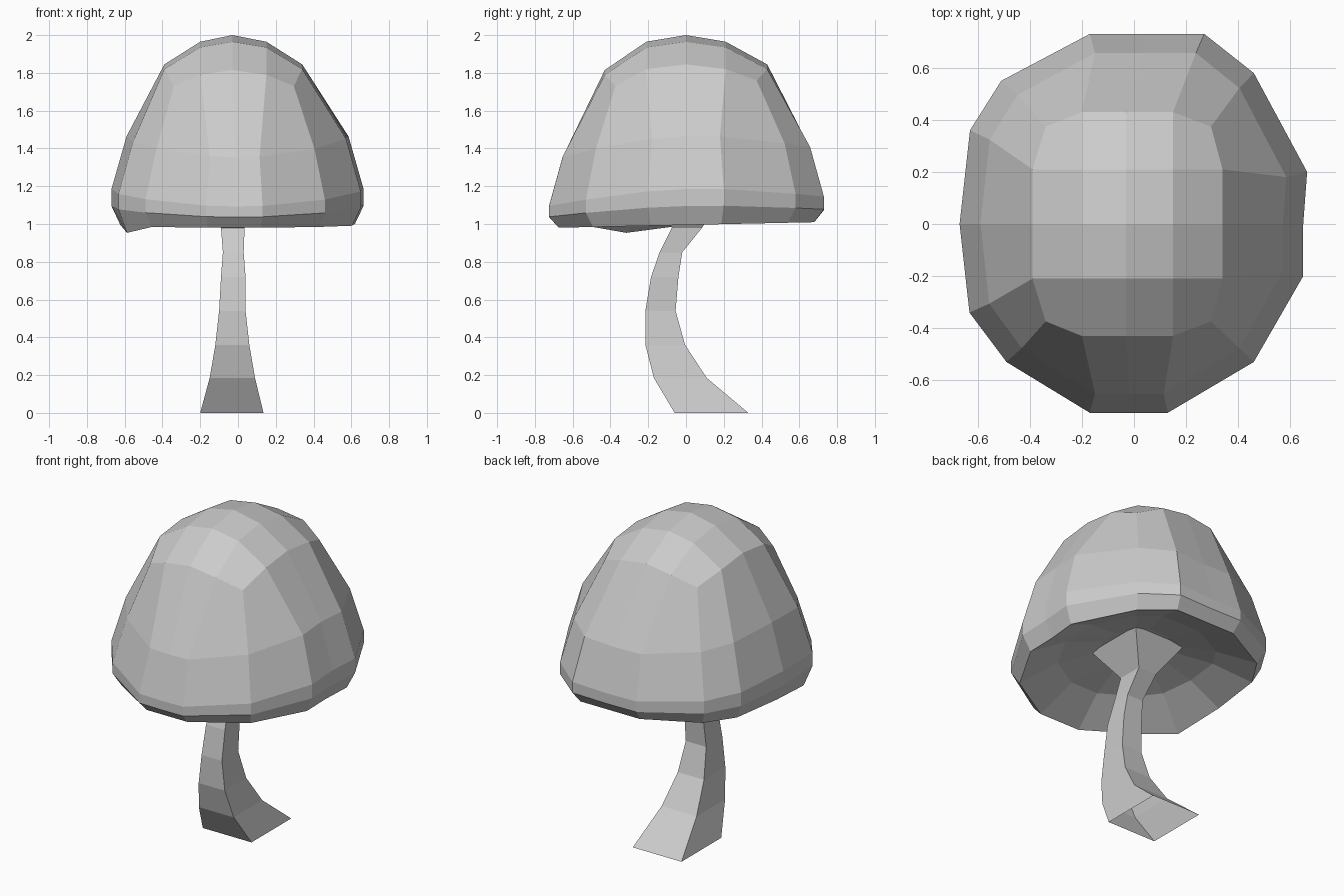
import bpy
import bmesh
import math

if "Cube" in bpy.data.objects:
    bpy.data.objects.remove(bpy.data.objects["Cube"])


def finish(bm, name):
    bmesh.ops.recalc_face_normals(bm, faces=bm.faces)
    mesh = bpy.data.meshes.new(name)
    bm.to_mesh(mesh)
    bm.free()
    obj = bpy.data.objects.new(name, mesh)
    bpy.context.collection.objects.link(obj)
    return obj


def bridge(bm, a, b):
    n = len(a)
    for i in range(n):
        bm.faces.new((a[i], a[(i + 1) % n], b[(i + 1) % n], b[i]))


# Cap: plan outline of the widest rim, counter-clockwise from +x
RIM = [(.65, 0), (.665, .2), (.46, .58), (.27, .73), (.04, .73), (-.17, .73),
       (-.51, .55), (-.63, .36), (-.67, 0), (-.632, -.34), (-.49, -.53),
       (-.17, -.725), (-.02, -.725), (.13, -.725), (.46, -.53), (.65, -.2)]

# Rings from crown to inside: scale x, scale y, shift x, z, saddle, tilt
RINGS = [(.88, .9, 0, 1.42, .045, .03),
         (1, 1, 0, 1.15, .035, .03),
         (1, 1, 0, 1.075, .02, .025),
         (.93, .93, 0, .995, .0, .02),
         (.62, .62, 0, 1.10, .0, .0),
         (.30, .30, -.01, 1.155, .0, .0)]

cap = bmesh.new()

# Crown: a 4 x 4 grid of panels
XS = (-.39, -.2, -.03, .15, .34)
YS = (-.43, -.21, 0, .21, .43)
HEIGHT = {0: 2.0, 1: 1.965, 2: 1.935, 4: 1.845, 5: 1.82, 8: 1.76}
grid = {}
for i in range(-2, 3):
    for j in range(-2, 3):
        pull = .87 if abs(i * j) == 4 else 1
        z = HEIGHT[i * i + j * j] - (.03 if j == -2 else 0)
        grid[i, j] = cap.verts.new((XS[i + 2] * pull, YS[j + 2] * pull, z))
for i in range(-2, 2):
    for j in range(-2, 2):
        cap.faces.new((grid[i, j], grid[i + 1, j], grid[i + 1, j + 1], grid[i, j + 1]))

border = [(2, 0), (2, 1), (2, 2), (1, 2), (0, 2), (-1, 2), (-2, 2), (-2, 1),
          (-2, 0), (-2, -1), (-2, -2), (-1, -2), (0, -2), (1, -2), (2, -2), (2, -1)]
previous = [grid[k] for k in border]

# Flank, rim and shallow hollow underside
for level, (sx, sy, dx, z, saddle, tilt) in enumerate(RINGS):
    ring = []
    for k, (x, y) in enumerate(RIM):
        h = z + saddle * math.cos(2 * math.atan2(y, x)) + tilt * y
        if k == 9 and level == 3:
            h -= .035
        ring.append(cap.verts.new((x * sx + dx, y * sy, h)))
    bridge(cap, previous, ring)
    previous = ring
centre = cap.verts.new((-.02, 0, 1.165))
for k in range(16):
    cap.faces.new((previous[k], previous[(k + 1) % 16], centre))
finish(cap, "mushroom_cap")

# Stem: four-sided curved sections, open at the foot: z, x min, x max, y min, y max
SECTIONS = [(0, -.2, .135, -.06, .33),
            (.185, -.15, .09, -.17, .11),
            (.36, -.12, .06, -.215, -.005),
            (.54, -.1, .04, -.215, -.055),
            (.72, -.09, .04, -.185, -.04),
            (.85, -.08, .03, -.14, -.02),
            (.98, -.09, .035, -.075, .085),
            (1.155, -.2, .155, -.19, .2)]
stem = bmesh.new()
loops = [[stem.verts.new(p) for p in ((x0, y0, z), (x1, y0, z), (x1, y1, z), (x0, y1, z))]
         for z, x0, x1, y0, y1 in SECTIONS]
for a, b in zip(loops, loops[1:]):
    bridge(stem, a, b)
finish(stem, "mushroom_stem")
